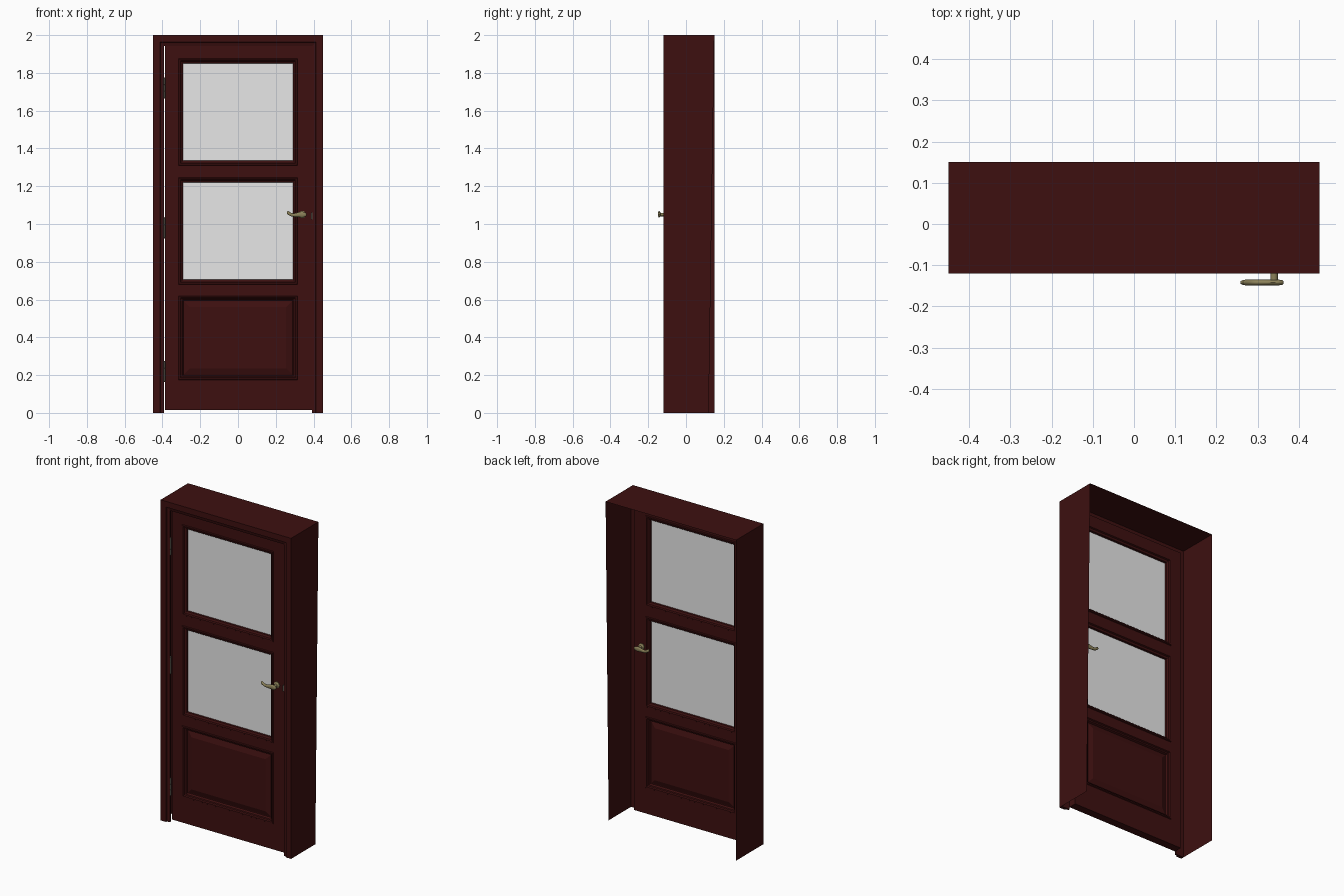
import bpy, bmesh, math
from mathutils import Vector

if "Cube" in bpy.data.objects:
    bpy.data.objects.remove(bpy.data.objects["Cube"])


def material(name, rgb):
    m = bpy.data.materials.new(name)
    m.diffuse_color = (*rgb, 1)
    m.use_nodes = True
    m.node_tree.nodes["Principled BSDF"].inputs["Base Color"].default_value = m.diffuse_color
    return m


WOOD = material("dark_red_wood", (0.047, 0.005, 0.005))
GLASS = material("frosted_glass", (0.8, 0.8, 0.8))
BRASS = material("old_brass", (0.26, 0.22, 0.10))
STEEL = material("hinge_metal", (0.09, 0.09, 0.07))
DOOR_Y = -0.075   # middle plane of the door leaf


def make(name, bm, mat, smooth=False):
    bmesh.ops.recalc_face_normals(bm, faces=bm.faces)
    me = bpy.data.meshes.new(name)
    bm.to_mesh(me)
    bm.free()
    ob = bpy.data.objects.new(name, me)
    bpy.context.collection.objects.link(ob)
    me.materials.append(mat)
    if smooth:
        bpy.context.view_layer.objects.active = ob
        ob.select_set(True)
        bpy.ops.object.shade_smooth_by_angle(angle=math.radians(40))
        ob.select_set(False)
    return ob


def loft(bm, rows, close_rows=False, close_pts=True, caps=False):
    """Join successive rows of points with quads."""
    vs = [[bm.verts.new(p) for p in r] for r in rows]
    n = len(vs[0])
    for i in range(len(vs) if close_rows else len(vs) - 1):
        a, b = vs[i], vs[(i + 1) % len(vs)]
        for j in range(n if close_pts else n - 1):
            k = (j + 1) % n
            bm.faces.new((a[j], a[k], b[k], b[j]))
    if caps:
        bm.faces.new(vs[0])
        bm.faces.new(vs[-1])
    return vs


def box(name, x0, x1, y0, y1, z0, z1, mat):
    bm = bmesh.new()
    loft(bm, [[(x0, y, z0), (x1, y, z0), (x1, y, z1), (x0, y, z1)]
              for y in (y0, y1)], caps=True)
    return make(name, bm, mat)


def tube(name, stations, mat, n=16):
    """Lathe along y or z: stations are (centre, u axis, v axis)."""
    bm = bmesh.new()
    rows = []
    for c, u, v in stations:
        c, u, v = Vector(c), Vector(u), Vector(v)
        rows.append([c + u * math.cos(t * math.tau / n) + v * math.sin(t * math.tau / n)
                     for t in range(n)])
    loft(bm, rows, caps=True)
    return make(name, bm, mat, True)


# Frame: stepped moulding swept up, across and down with mitred corners
profile = [(0, -0.12), (0.036, -0.12), (0.04, -0.113), (0.046, -0.111),
           (0.057, -0.108), (0.057, -0.10), (0, -0.10)]
bm = bmesh.new()
loft(bm, [[(-.45 + d, y, 0) for d, y in profile],
          [(-.45 + d, y, 2 - d) for d, y in profile],
          [(.45 - d, y, 2 - d) for d, y in profile],
          [(.45 - d, y, 0) for d, y in profile]], caps=True)
make("frame_moulding", bm, WOOD)

# Thin lining of the wall opening, right side tapering at the floor
bm = bmesh.new()
loft(bm, [[(-.45, -.10, 0), (-.45, .15, 0)], [(-.45, -.10, 2), (-.45, .15, 2)],
          [(.45, -.10, 2), (.45, .15, 2)], [(.45, -.10, 0), (.45, .12, 0)]],
     close_pts=False)
make("wall_lining", bm, WOOD)

# Door leaf: stiles and rails around three openings
xs = [-.387, -.315, .315, .393]
zs = [.015, .175, .62, .68, 1.245, 1.31, 1.875, 1.944]
bm = bmesh.new()
grid = [[bm.verts.new((x, DOOR_Y, z)) for x in xs] for z in zs]
for r in range(len(zs) - 1):
    for c in range(len(xs) - 1):
        if not (c == 1 and r in (1, 3, 5)):
            bm.faces.new((grid[r][c], grid[r][c + 1], grid[r + 1][c + 1], grid[r + 1][c]))
leaf = make("door_leaf", bm, WOOD)
solid = leaf.modifiers.new("thickness", 'SOLIDIFY')
solid.thickness, solid.offset = 0.05, 0

# Mouldings in the openings, on both faces of the door
edge = [(0, .025), (.003, .030), (.010, .030), (.014, .022), (.021, .020)]
glass_edge = edge + [(.025, .016), (.025, .002)]
panel_edge = edge + [(.026, .008), (.030, .008), (.060, .019), (.065, .019)]


def moulding(name, z0, z1, prof, fill):
    bm = bmesh.new()
    for s in (-1, 1):
        rows = loft(bm, [[(-.315 + d, DOOR_Y + s * y, z0 + d), (.315 - d, DOOR_Y + s * y, z0 + d),
                          (.315 - d, DOOR_Y + s * y, z1 - d), (-.315 + d, DOOR_Y + s * y, z1 - d)]
                         for d, y in prof])
        if fill:
            bm.faces.new(rows[-1])
    make(name, bm, WOOD)


moulding("lower_panel", .175, .62, panel_edge, True)
for name, z0, z1 in (("middle", .68, 1.245), ("upper", 1.31, 1.875)):
    moulding(name + "_glass_moulding", z0, z1, glass_edge, False)
    box(name + "_glass", -.29, .29, DOOR_Y - .002, DOOR_Y + .002, z0 + .025, z1 - .025, GLASS)

# Lever handles with rose and spindle, front and back
lever = [(.363, 1.050, .003, .004), (.360, 1.050, .006, .009), (.350, 1.050, .007, .014),
         (.338, 1.050, .007, .016), (.325, 1.050, .007, .014), (.310, 1.048, .007, .011),
         (.295, 1.047, .007, .009), (.282, 1.049, .007, .009), (.272, 1.055, .007, .010),
         (.264, 1.059, .006, .010), (.259, 1.060, .003, .005)]
for side, s in (("front", -1), ("back", 1)):
    y = DOOR_Y + s * 0.067
    tube(side + "_lever", [((x, y, z), (0, ry, 0), (0, 0, rz)) for x, z, ry, rz in lever], BRASS)
    tube(side + "_rose_and_spindle",
         [((.34, DOOR_Y + s * d, 1.05), (r, 0, 0), (0, 0, r))
          for d, r in ((.024, .019), (.030, .019), (.033, .014), (.037, .009), (.067, .009))], BRASS)

# Latch plate at the closing edge
box("latch_plate", .386, .394, -.111, -.095, 1.025, 1.062, STEEL)

# Hinges with three knuckles and end knobs
knuckles = [(-.056, .002), (-.053, .004), (-.050, .004), (-.050, .005), (-.018, .005),
            (-.017, .004), (-.016, .005), (.016, .005), (.017, .004), (.018, .005),
            (.050, .005), (.050, .004), (.053, .004), (.056, .002)]
for name, z in (("lower", .22), ("middle", .98), ("upper", 1.72)):
    tube(name + "_hinge", [((-.39, -.106, z + d), (r, 0, 0), (0, r, 0)) for d, r in knuckles],
         STEEL, 12)
